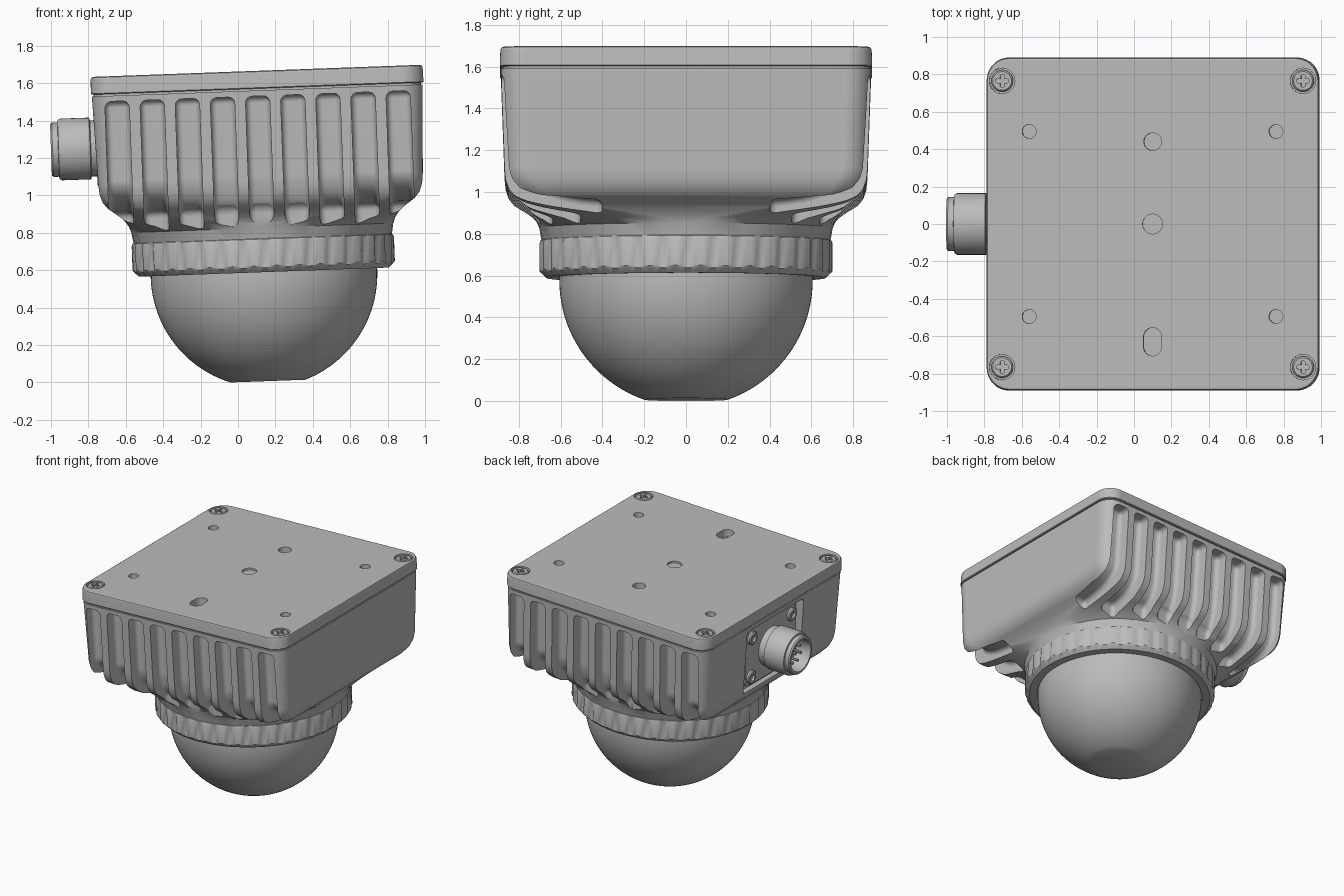
import bpy, bmesh
from math import sin, cos, pi, sqrt, radians
from mathutils import Matrix, Vector

if "Cube" in bpy.data.objects:
    bpy.data.objects.remove(bpy.data.objects["Cube"])

grey = bpy.data.materials.new("housing grey")
grey.use_nodes = True
grey.diffuse_color = (0.5, 0.5, 0.5, 1)
grey.node_tree.nodes["Principled BSDF"].inputs["Base Color"].default_value = (0.5, 0.5, 0.5, 1)
parts = []


def finish(name, bm, helper=False):
    bmesh.ops.recalc_face_normals(bm, faces=bm.faces)
    mesh = bpy.data.meshes.new(name)
    bm.to_mesh(mesh)
    bm.free()
    obj = bpy.data.objects.new(name, mesh)
    bpy.context.collection.objects.link(obj)
    if helper:
        obj.hide_render = True
    else:
        mesh.materials.append(grey)
        parts.append(obj)
    return obj


def loft(bm, rings, closed=False):
    """Skin a stack of equal point rings; capped unless closed into a torus."""
    rows = [[bm.verts.new(p) for p in ring] for ring in rings]
    pairs = list(zip(rows, rows[1:])) + ([(rows[-1], rows[0])] if closed else [])
    n = len(rows[0])
    for a, b in pairs:
        for i in range(n):
            j = (i + 1) % n
            bm.faces.new((a[i], a[j], b[j], b[i]))
    if not closed:
        bm.faces.new(rows[0])
        bm.faces.new(rows[-1])
    return [v for row in rows for v in row]


def rounded(hx, hy, r, z, cx=0, cy=0, n=12):
    """Rounded rectangle ring, a near circle when r approaches the half size."""
    ring = []
    for k, (sx, sy) in enumerate(((1, 1), (-1, 1), (-1, -1), (1, -1))):
        for i in range(n + 1):
            a = (k + i / n) * pi / 2
            ring.append((cx + sx * (hx - r) + r * cos(a), cy + sy * (hy - r) + r * sin(a), z))
    return ring


def circle(r, z, n=48, cx=0, cy=0):
    return [(cx + r * cos(2 * pi * i / n), cy + r * sin(2 * pi * i / n), z) for i in range(n)]


def select_only(obj):
    bpy.ops.object.select_all(action='DESELECT')
    obj.select_set(True)
    bpy.context.view_layer.objects.active = obj


def cut(target, cutter):
    mod = target.modifiers.new("cut", 'BOOLEAN')
    mod.operation, mod.solver, mod.object = 'DIFFERENCE', 'EXACT', cutter
    select_only(target)
    bpy.ops.object.modifier_apply(modifier=mod.name)
    bpy.data.objects.remove(cutter)


# Body: rounded box lofted down into a round neck
bm = bmesh.new()
loft(bm, [rounded(h, h, r, z) for z, h, r in (
    (1.555, .885, .12), (1.08, .868, .12), (1.03, .863, .13), (.985, .848, .14),
    (.95, .82, .16), (.925, .785, .2), (.9, .752, .3), (.875, .728, .45),
    (.85, .712, .58), (.82, .701, .67), (.755, .69, .685))])
body = finish("body", bm)

# Cooling grooves down the front and back, curling under to the neck
bm = bmesh.new()
width = .065
for k in range(-4, 5):
    x = k * .188
    inner = max(abs(x) - width, 0)
    y_end = max(.4, sqrt(.71 ** 2 - inner ** 2))
    top, knee, bend, end = Vector((.785, 1.525)), Vector((.768, 1.1)), Vector((.75, .95)), Vector((y_end, .93))
    curve = [knee * (1 - t) ** 2 + bend * 2 * t * (1 - t) + end * t * t for t in (i / 8 for i in range(9))]
    path = [top] + curve + [Vector((y_end, .78)), Vector((1, .78)), Vector((1, 1.525))]
    for s in (1, -1):
        groove = bmesh.new()
        loft(groove, [[(x + dx, s * p.x, p.y) for p in path] for dx in (-width, width)])
        bmesh.ops.recalc_face_normals(groove, faces=groove.faces)
        sharp = [e for e in groove.edges if e.calc_face_angle() > .6
                 and min(abs(v.co.y) for v in e.verts) < .99]
        bmesh.ops.bevel(groove, geom=sharp, offset=.035, segments=4, profile=.5, affect='EDGES')
        tmp = bpy.data.meshes.new("groove")
        groove.to_mesh(tmp)
        groove.free()
        bm.from_mesh(tmp)
        bpy.data.meshes.remove(tmp)
cut(body, finish("groove_cutter", bm, True))

# Pocket for the connector flange; side parts are built upright, then turned to -x
PORT_Z = 1.278
to_side = Matrix.Translation((0, 0, PORT_Z)) @ Matrix.Rotation(-pi / 2, 4, 'Y')


def side(name, rings, closed=False, helper=False):
    bm = bmesh.new()
    loft(bm, rings, closed)
    bm.transform(to_side)
    return finish(name, bm, helper)


cut(body, side("pocket_cutter", [rounded(.25, .35, .03, z) for z in (.82, 1)], helper=True))
side("connector_flange", [rounded(.22, .31, .05, z) for z in (.81, .85)])
for sx in (-1, 1):
    for sy in (-1, 1):
        side("flange_screw", [circle(r, z, 24, sx * .155, sy * .245) for r, z in (
            (.05, .84), (.05, .865), (.042, .872), (.025, .872), (.02, .858))])

# Connector barrel with hollow end and pins
side("connector_barrel", [circle(r, z) for r, z in (
    (.15, .83), (.15, .9), (.165, .905), (.165, 1.06), (.158, 1.073), (.145, 1.075),
    (.145, 1.105), (.137, 1.114), (.122, 1.114), (.118, .99))])
for i in range(8):
    a = 2 * pi * i / 7
    r = .07 if i < 7 else 0
    side("connector_pin", [circle(.011, z, 10, r * cos(a), r * sin(a)) for z in (.98, 1.07)])

# Seal between body and lid
bm = bmesh.new()
loft(bm, [rounded(.875, .875, .11, z) for z in (1.54, 1.58)])
finish("lid_seal", bm)

# Lid plate with mounting holes and screw seats
bm = bmesh.new()
loft(bm, [rounded(h, h, .12, z) for z, h in (
    (1.565, .885), (1.57, .89), (1.645, .888), (1.655, .884), (1.66, .874))])
lid = finish("lid", bm)
corners = [(sx * .805, sy * .765) for sx in (-1, 1) for sy in (-1, 1)]
bm = bmesh.new()
for x, y in corners:
    loft(bm, [circle(.068, z, 32, x, y) for z in (1.63, 1.7)])
    loft(bm, [circle(.037, z, 32, x * .82, y * .647) for z in (1.6, 1.7)])
loft(bm, [circle(.053, z, 32) for z in (1.645, 1.7)])
loft(bm, [circle(.047, z, 32, 0, .44) for z in (1.6, 1.7)])
loft(bm, [rounded(.048, .075, .0475, z, 0, -.63) for z in (1.6, 1.7)])
cut(lid, finish("hole_cutter", bm, True))

# Cross-head lid screws
for x, y in corners:
    bm = bmesh.new()
    loft(bm, [circle(r, z, 32, x, y) for r, z in ((.058, 1.62), (.058, 1.65), (.05, 1.659))])
    screw = finish("lid_screw", bm)
    for a, b in ((.033, .01), (.01, .033)):
        bm = bmesh.new()
        loft(bm, [rounded(a, b, .004, z, x, y, 2) for z in (1.635, 1.7)])
        cut(screw, finish("cross_cutter", bm, True))

# Fluted clamp ring
NOTCHES, STEPS = 36, 6


def fluted(r, z, depth):
    n = NOTCHES * STEPS
    return [((r - depth * (i % STEPS < 2)) * cos(2 * pi * i / n),
             (r - depth * (i % STEPS < 2)) * sin(2 * pi * i / n), z) for i in range(n)]


bm = bmesh.new()
loft(bm, [fluted(*row) for row in (
    (.6, .6, 0), (.61, .585, 0), (.668, .583, 0), (.695, .608, 0), (.702, .618, .011),
    (.702, .745, .011), (.696, .76, 0), (.68, .77, 0), (.6, .77, 0))], closed=True)
finish("clamp_ring", bm)

# Dome with a flat at the bottom
R, C = .606, .572
start = math_start = -1.234
profile = [(R * cos(a), C + R * sin(a)) for a in (start * (1 - i / 24) for i in range(25))]
bm = bmesh.new()
loft(bm, [circle(r, z, 96) for r, z in profile + [(R, .7)]])
finish("dome", bm)

# Shading and the slight tilt of the whole assembly
for obj in parts:
    select_only(obj)
    bpy.ops.object.shade_smooth_by_angle(angle=radians(32))
    if obj in (body, lid):
        obj.modifiers.new("even shading", 'WEIGHTED_NORMAL').keep_sharp = True
    obj.rotation_euler = (0, radians(-2.1), 0)
    obj.location = (.16, 0, .007)
